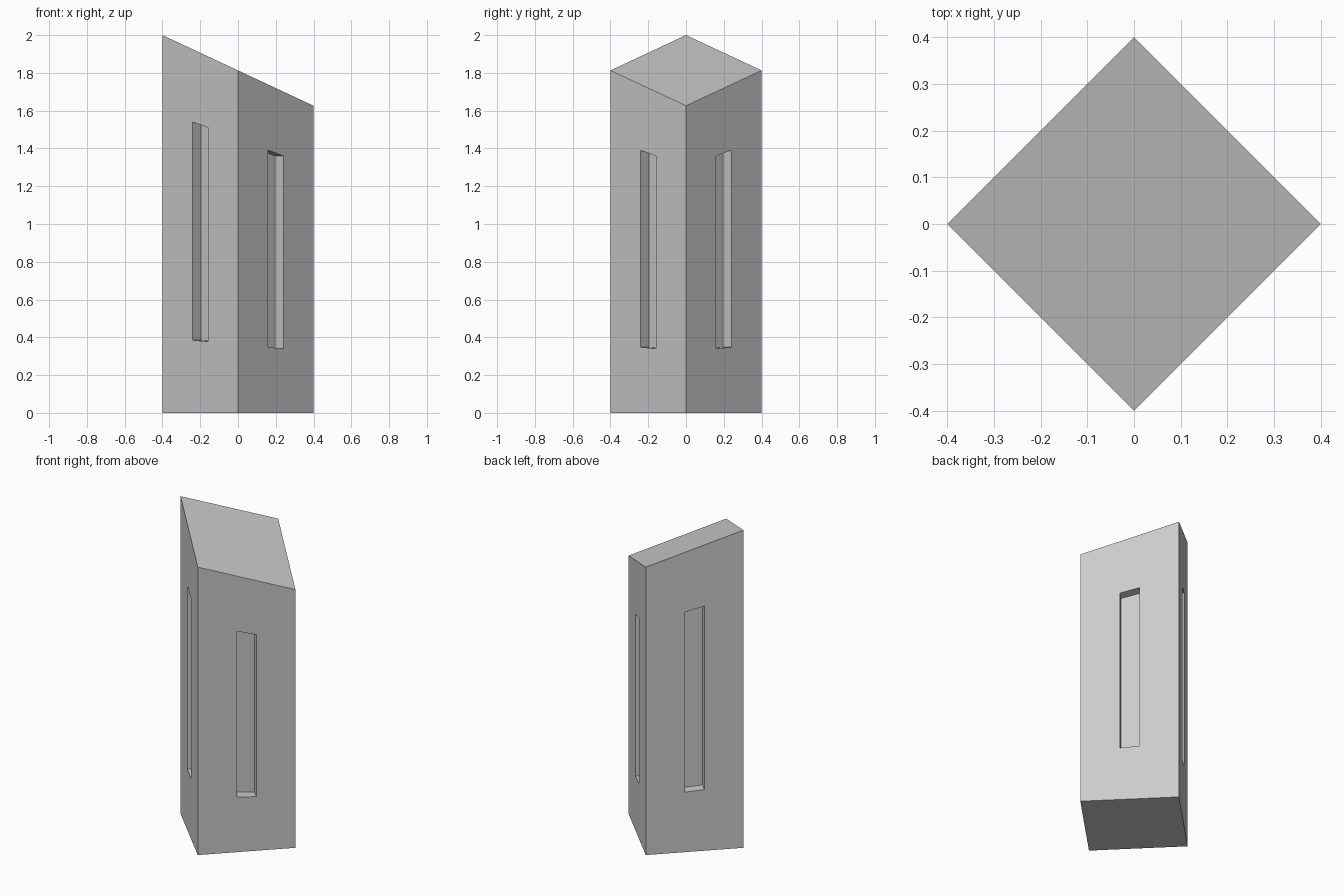
import bpy, bmesh
from mathutils import Vector

if "Cube" in bpy.data.objects:
    bpy.data.objects.remove(bpy.data.objects["Cube"])

R = 0.4            # half diagonal of the square plan
DEPTH = 0.064      # recess depth of the side panels
CORNERS = [(-R, 0), (0, -R), (R, 0), (0, R)]  # counter-clockwise from above


def roof(x):
    """Height of the slanted top at x."""
    return 1.813 - 0.4675 * x


bm = bmesh.new()
bottom = [bm.verts.new((x, y, 0)) for x, y in CORNERS]
top = [bm.verts.new((x, y, roof(x))) for x, y in CORNERS]
bm.faces.new(bottom[::-1])
bm.faces.new(top)


def recessed_side(a, b):
    """Side wall between corners a and b with a slot sunk in its middle."""
    outer = [bottom[a], bottom[b], top[b], top[a]]
    p, q = bottom[a].co, bottom[b].co
    d = (q - p).normalized()
    inward = Vector((-d.y, d.x, 0)) * DEPTH
    rim = []
    for u, v in ((0.4, 0.2), (0.6, 0.2), (0.6, 0.8), (0.4, 0.8)):
        c = p.lerp(q, u)
        rim.append(Vector((c.x, c.y, v * roof(c.x))))
    opening = [bm.verts.new(c) for c in rim]
    floor = [bm.verts.new(c + inward) for c in rim]
    # frame around the slot, then the slot walls
    for loop1, loop2 in ((outer, opening), (opening, floor)):
        for i in range(4):
            j = (i + 1) % 4
            bm.faces.new((loop1[i], loop1[j], loop2[j], loop2[i]))
    bm.faces.new(floor)


for i in range(4):
    recessed_side(i, (i + 1) % 4)

bm.normal_update()
mesh = bpy.data.meshes.new("slanted_pillar")
bm.to_mesh(mesh)
bm.free()
pillar = bpy.data.objects.new("slanted_pillar", mesh)
bpy.context.collection.objects.link(pillar)
